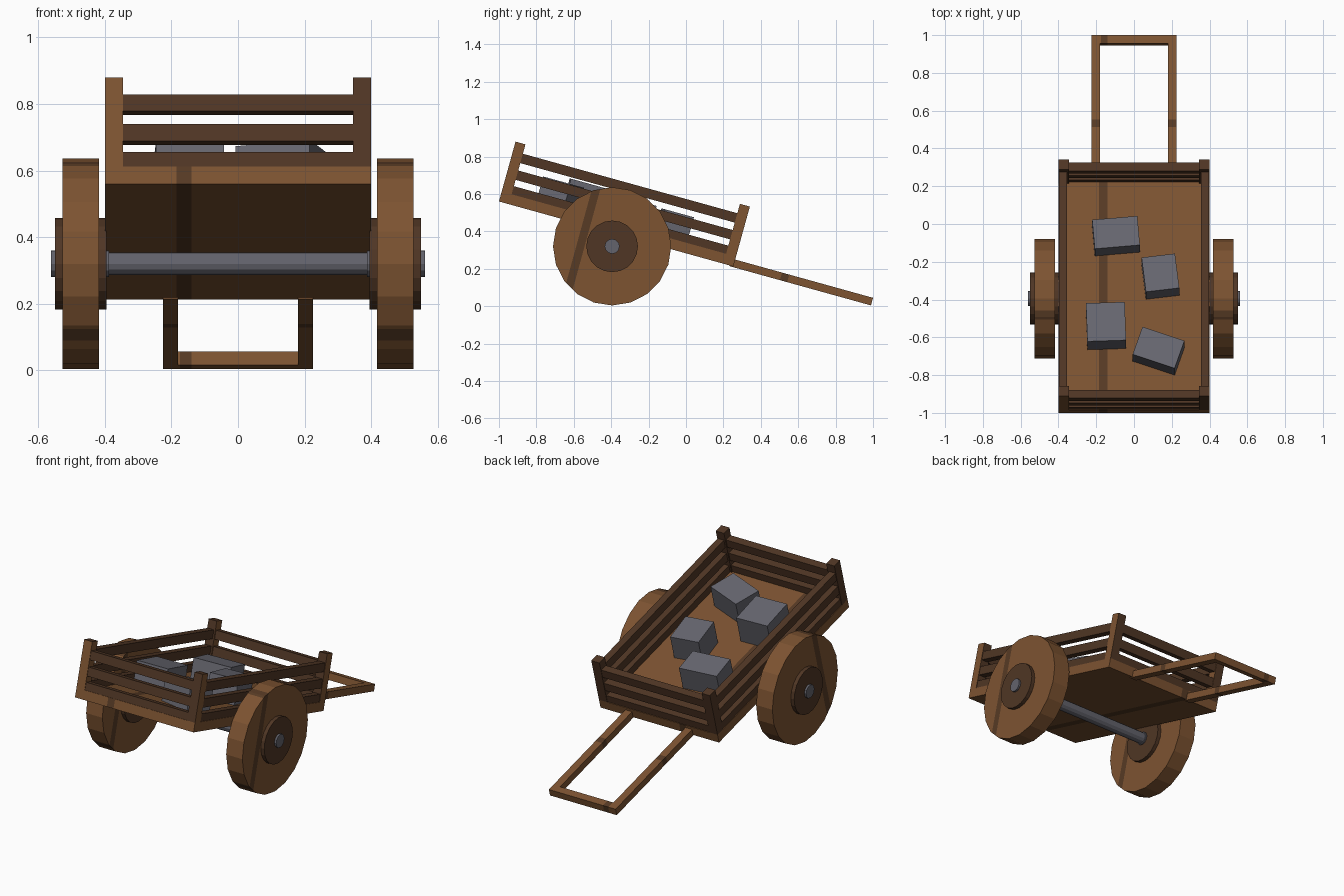
import bpy, bmesh, math
from mathutils import Matrix, Vector

if "Cube" in bpy.data.objects:
    bpy.data.objects.remove(bpy.data.objects["Cube"])


def material(name, rgb):
    m = bpy.data.materials.new(name)
    m.diffuse_color = (*rgb, 1)
    m.use_nodes = True
    m.node_tree.nodes["Principled BSDF"].inputs["Base Color"].default_value = m.diffuse_color
    return m


LIGHT = material("light_wood", (0.205, 0.087, 0.031))
DARK = material("dark_wood", (0.080, 0.037, 0.018))
STREAK = material("wood_streak", (0.095, 0.043, 0.018))
STONE = material("grey_stone", (0.136, 0.136, 0.162))
IRON = material("iron", (0.125, 0.125, 0.150))

# The whole bed leans down toward the handle
TILT = Matrix.Translation((0, -1, 0.56)) @ Matrix.Rotation(math.radians(-15.5), 4, 'X')


def finish(name, bm, mats, matrix):
    bmesh.ops.recalc_face_normals(bm, faces=bm.faces)
    bm.transform(matrix)
    me = bpy.data.meshes.new(name)
    bm.to_mesh(me)
    bm.free()
    for m in mats:
        me.materials.append(m)
    ob = bpy.data.objects.new(name, me)
    bpy.context.collection.objects.link(ob)
    return ob


def streak(bm, normal, lo, hi):
    """Cut a band between two parallel planes and give it the second material."""
    n = Vector(normal).normalized()
    for d in (lo, hi):
        bmesh.ops.bisect_plane(bm, geom=bm.verts[:] + bm.edges[:] + bm.faces[:],
                               plane_co=n * d, plane_no=n)
    for f in bm.faces:
        if lo < f.calc_center_median().dot(n) < hi and abs(f.normal.dot(n)) < 0.95:
            f.material_index = 1


def box(name, x, y, z, mats, matrix=TILT, band=None, rule=None):
    """Box from (min, max) ranges, in bed coordinates by default."""
    bm = bmesh.new()
    bmesh.ops.create_cube(bm, size=1)
    for v in bm.verts:
        v.co = [r[0] if c < 0 else r[1] for c, r in zip(v.co, (x, y, z))]
    bm.normal_update()
    if band:
        streak(bm, *band)
    if rule:
        for f in bm.faces:
            f.material_index = int(rule(f.normal))
    return finish(name, bm, mats, matrix)


def disc(name, x0, x1, r, sides, mats, band=None):
    """Cylinder along x, on the axle line."""
    bm = bmesh.new()
    bmesh.ops.create_cone(bm, cap_ends=True, segments=sides, radius1=r, radius2=r,
                          depth=abs(x1 - x0))
    bm.transform(Matrix.Translation(((x0 + x1) / 2, 0, 0)) @ Matrix.Rotation(math.pi / 2, 4, 'Y'))
    bm.normal_update()
    if band:
        streak(bm, *band)
    return finish(name, bm, mats, Matrix.Translation((0, -0.395, 0.32)))


L, W = 1.30, 0.40   # bed length and half width

# Floor
box("bed_floor", (-W, W), (0, L), (0, 0.055), [LIGHT, STREAK],
    band=((1, 0, 0), -0.185, -0.14))

# Slatted walls
for i, (lo, hi) in enumerate([(0.055, 0.10), (0.135, 0.187), (0.228, 0.28)]):
    for s, side in ((-1, "left"), (1, "right")):
        xs = sorted((s * 0.355, s * 0.397))
        box(f"{side}_slat_{i}", xs, (0.01, L - 0.01), (lo, hi), [DARK])
    for side, y0 in (("front", 0.003), ("back", L - 0.048)):
        box(f"{side}_slat_{i}", (-0.36, 0.36), (y0, y0 + 0.045), (lo, hi), [DARK])

# Corner posts, paler on some sides
for s, side in ((-1, "left"), (1, "right")):
    for end, y0 in (("front", 0), ("back", L - 0.055)):
        pale_front = s < 0 and end == "front"
        box(f"{end}_{side}_post", sorted((s * 0.345, s * W)), (y0, y0 + 0.055),
            (0.055, 0.332), [DARK, LIGHT],
            rule=lambda n, p=pale_front: n.x > 0.5 or (p and n.y < -0.5))

# Pull handle
for s, side in ((-1, "left"), (1, "right")):
    box(f"{side}_handle_bar", sorted((s * 0.18, s * 0.225)), (L - 0.02, 2.065),
        (-0.004, 0.038), [LIGHT, STREAK], band=((0, 1, 0), 1.56, 1.60))
box("handle_grip", (-0.18, 0.18), (2.02, 2.065), (-0.004, 0.038), [LIGHT, STREAK],
    band=((1, 0, 0), -0.175, -0.14))

# Axle, wheels and hubs
disc("axle", -0.40, 0.40, 0.034, 12, [IRON])
for s, side in ((-1, "left"), (1, "right")):
    disc(f"{side}_wheel", s * 0.418, s * 0.527, 0.316, 20, [LIGHT, STREAK],
         band=((0, 0.964, -0.265), -0.185, -0.142))
    disc(f"{side}_hub", s * 0.395, s * 0.55, 0.138, 20, [DARK])
    disc(f"{side}_axle_end", s * 0.388, s * 0.562, 0.04, 12, [IRON])

# Stone blocks: x, y along bed, width, length, height, turn
for i, (x, y, w, l, h, a) in enumerate([
        (-0.095, 0.937, 0.24, 0.16, 0.145, 5), (0.14, 0.714, 0.178, 0.19, 0.15, 7),
        (-0.148, 0.44, 0.205, 0.21, 0.168, 2), (0.13, 0.306, 0.235, 0.16, 0.14, -19)]):
    place = TILT @ Matrix.Translation((x, y, 0.052)) @ Matrix.Rotation(math.radians(a), 4, 'Z')
    box(f"stone_block_{i}", (-w / 2, w / 2), (-l / 2, l / 2), (0, h), [STONE], place)
